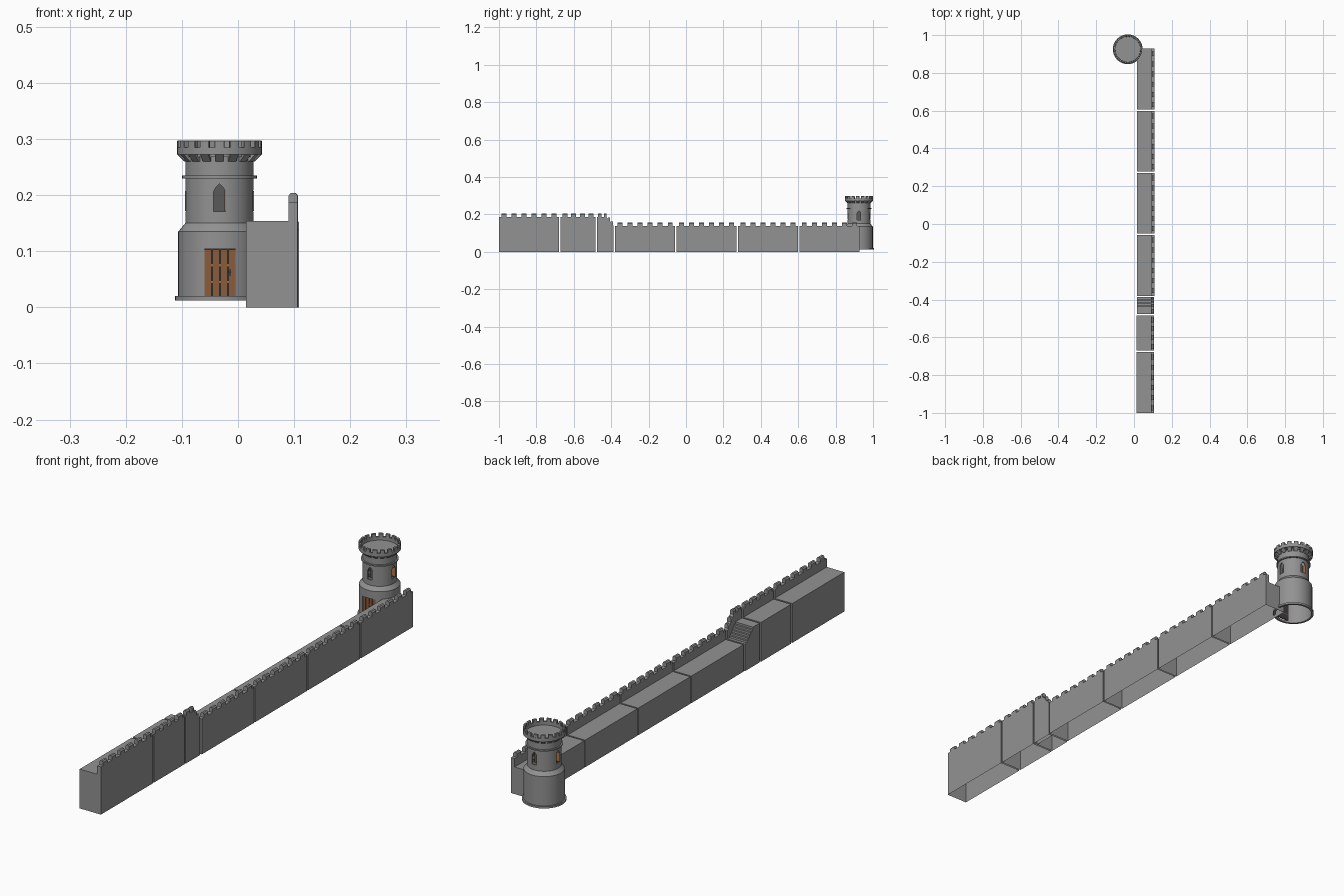
import bpy, bmesh
from math import sin, cos, pi, radians

if "Cube" in bpy.data.objects:
    bpy.data.objects.remove(bpy.data.objects["Cube"])

TOWER = (-0.033, 0.925, 0)


def material(name, rgb):
    m = bpy.data.materials.new(name)
    m.diffuse_color = (*rgb, 1)
    m.use_nodes = True
    m.node_tree.nodes["Principled BSDF"].inputs["Base Color"].default_value = m.diffuse_color
    return m


STONE = material("stone", (0.29, 0.29, 0.29))
SHADE = material("dark_interior", (0.1, 0.1, 0.1))
WOOD = material("wood", (0.25, 0.11, 0.045))
RAIL = material("light_wood", (0.42, 0.17, 0.06))
IRON = material("iron", (0.05, 0.05, 0.05))


def finish(name, bm, mat, at=None, turn=0):
    bmesh.ops.recalc_face_normals(bm, faces=bm.faces)
    me = bpy.data.meshes.new(name)
    bm.to_mesh(me)
    bm.free()
    ob = bpy.data.objects.new(name, me)
    bpy.context.collection.objects.link(ob)
    me.materials.append(mat)
    if at:
        ob.location = at
        ob.rotation_euler = (0, 0, turn)
    return ob


def prism(name, pts, lo, hi, axis, mat=STONE, at=None, turn=0, hollow=False):
    """Extrude a 2D profile along an axis; hollow drops the ground face."""
    bm = bmesh.new()
    put = {'x': lambda p, d: (d, p[0], p[1]),
           'y': lambda p, d: (p[0], d, p[1]),
           'z': lambda p, d: (p[0], p[1], d)}[axis]
    a = [bm.verts.new(put(p, lo)) for p in pts]
    b = [bm.verts.new(put(p, hi)) for p in pts]
    bm.faces.new(a)
    bm.faces.new(b)
    n = len(pts)
    for i in range(n):
        j = (i + 1) % n
        if hollow and pts[i][1] == 0 and pts[j][1] == 0:
            continue
        bm.faces.new((a[i], a[j], b[j], b[i]))
    return finish(name, bm, mat, at, turn)


def box(name, x, y, z, **kw):
    return prism(name, [(x[0], z[0]), (x[1], z[0]), (x[1], z[1]), (x[0], z[1])], y[0], y[1], 'y', **kw)


def revolve(name, pts, seg=48):
    """Closed ring from a closed (radius, z) profile."""
    bm = bmesh.new()
    rings = [[bm.verts.new((r * cos(2 * pi * k / seg), r * sin(2 * pi * k / seg), z)) for r, z in pts]
             for k in range(seg)]
    n = len(pts)
    for k in range(seg):
        p, q = rings[k], rings[(k + 1) % seg]
        for i in range(n):
            j = (i + 1) % n
            bm.faces.new((p[i], q[i], q[j], p[j]))
    return finish(name, bm, STONE, at=TOWER)


def smooth(ob):
    bpy.ops.object.select_all(action='DESELECT')
    ob.select_set(True)
    bpy.context.view_layer.objects.active = ob
    bpy.ops.object.shade_smooth_by_angle(angle=radians(30))


# --- wall sections -------------------------------------------------------
PARAPET = 0.016


def merlon(x1, y, z, w=0.026, h=0.017):
    x0 = x1 - PARAPET
    prism("wall_merlon", [(x0, z), (x0, z + h * 0.7), (x0 + 0.004, z + h), (x1 - 0.004, z + h),
                          (x1, z + h * 0.7), (x1, z)], y - w / 2, y + w / 2, 'y')


def wall(x0, y0, y1, h, n):
    x1 = x0 + 0.092
    xp, top = x1 - PARAPET, h + 0.033
    prism("wall_section", [(x0, 0), (x0, h), (xp, h), (xp, top), (x1, top), (x1, 0)], y0, y1, 'y', hollow=True)
    pitch = (y1 - y0) / n
    for i in range(n):
        merlon(x1, y0 + (i + 0.5) * pitch, top)


HIGH, LOW = 0.154, 0.106
wall(0.014, -1.0, -0.678, HIGH, 6)
wall(0.014, -0.671, -0.484, HIGH, 4)
for k in range(4):
    y = -0.38 + k * 0.3285
    wall(0.017, y, y + 0.3225, LOW, 6)

# --- stair section joining the two heights -------------------------------
sx0, sx1, sy0, sy1, n = 0.015, 0.107, -0.477, -0.387, 6
steps = [(sy0, 0), (sy0, HIGH), (-0.436, HIGH)]
for i in range(n):
    z = HIGH - (i + 1) * (HIGH - LOW) / n
    ya = -0.436 + i * 0.0075
    steps += [(ya, z), (ya + 0.0075, z)]
steps += [(sy1, LOW), (sy1, 0)]
prism("stair_section", steps, sx0, sx1 - 0.0006, 'x', hollow=True)
prism("stair_parapet", [(sy0, 0), (sy0, 0.187), (-0.426, 0.187), (sy1, 0.139), (sy1, 0)],
      sx1 - PARAPET, sx1, 'x', hollow=True)
merlon(sx1, -0.461, 0.187, 0.02)
merlon(sx1, -0.432, 0.187, 0.014)
merlon(sx1, -0.412, 0.160, 0.009, 0.022)
merlon(sx1, -0.396, 0.140, 0.009, 0.022)

# --- tower shell with door and window openings ---------------------------
shell = revolve("tower_shell", [(0.079, 0.0125), (0.079, 0.02), (0.0735, 0.02), (0.0735, 0.135), (0.061, 0.15),
                                (0.061, 0.268), (0.057, 0.268), (0.057, 0.148), (0.0705, 0.133), (0.0705, 0.0125)])
w = 0.0108
arch = [(-w, 0.171), (w, 0.171), (w, 0.205), (w * 0.6, 0.214), (0, 0.22), (-w * 0.6, 0.214), (-w, 0.205)]
cutters = [box("door_cutter", (-0.0265, 0.0285), (-0.09, -0.045), (0.0205, 0.104), at=TOWER)]
cutters += [prism("window_cutter", arch, -0.08, -0.04, 'y', at=TOWER, turn=k * pi / 2) for k in range(4)]
bpy.context.view_layer.objects.active = shell
for c in cutters:
    c.hide_render = True
    m = shell.modifiers.new("cut", 'BOOLEAN')
    m.operation, m.solver, m.object = 'DIFFERENCE', 'EXACT', c
    bpy.ops.object.modifier_apply(modifier=m.name)
for c in cutters:
    bpy.data.objects.remove(c)
smooth(shell)

# string course, battlement ring and roof floor
smooth(revolve("string_course", [(0.058, 0.230), (0.0665, 0.230), (0.0665, 0.235), (0.058, 0.235)]))
smooth(revolve("battlement_ring", [(0.058, 0.272), (0.0755, 0.272), (0.0755, 0.285), (0.0665, 0.285),
                                   (0.0665, 0.270), (0.058, 0.270)]))
circle = [(0.0665 * cos(2 * pi * k / 48), 0.0665 * sin(2 * pi * k / 48)) for k in range(48)]
prism("roof_floor", circle, 0.268, 0.272, 'z', at=TOWER)

# tower merlons with chamfered edges and the corbels under them
N = 17
half = 0.32 * 2 * pi / N
arc = [-half, 0, half]
block = [(0.0755 * sin(a), -0.0755 * cos(a)) for a in arc] + [(0.0665 * sin(a), -0.0665 * cos(a)) for a in arc[::-1]]
for k in range(N):
    t = 2 * pi * k / N
    ob = prism("tower_merlon", block, 0.284, 0.2975, 'z', at=TOWER, turn=t)
    b = ob.modifiers.new("chamfer", 'BEVEL')
    b.width, b.segments = 0.001, 1
    prism("corbel", [(-0.059, 0.260), (-0.0625, 0.260), (-0.0745, 0.272), (-0.059, 0.272)],
          -0.0075, 0.0075, 'x', at=TOWER, turn=t)

# --- door: planks, rails, handle -----------------------------------------
box("door_backing", (-0.0265, 0.0285), (-0.063, -0.062), (0.0205, 0.104), mat=IRON, at=TOWER)
for i in range(4):
    x = -0.0265 + i * 0.01405
    box("door_plank", (x, x + 0.0125), (-0.0675, -0.0635), (0.0205, 0.103), mat=WOOD, at=TOWER)
for z in (0.045, 0.075):
    box("door_rail", (-0.0265, 0.0285), (-0.0655, -0.062), (z - 0.002, z + 0.002), mat=RAIL, at=TOWER)
box("handle_plate", (0.017, 0.0205), (-0.069, -0.067), (0.056, 0.068), mat=IRON, at=TOWER)
box("handle_lever", (0.0155, 0.0205), (-0.071, -0.0688), (0.061, 0.064), mat=IRON, at=TOWER)

# --- windows: shadowed backing and shutters standing open ----------------
for k in range(4):
    t = k * pi / 2
    prism("window_backing", arch, -0.046, -0.045, 'y', mat=SHADE, at=TOWER, turn=t)
    box("shutter", (0.009, 0.0112), (-0.0615, -0.046), (0.1715, 0.207), mat=RAIL, at=TOWER, turn=t)
